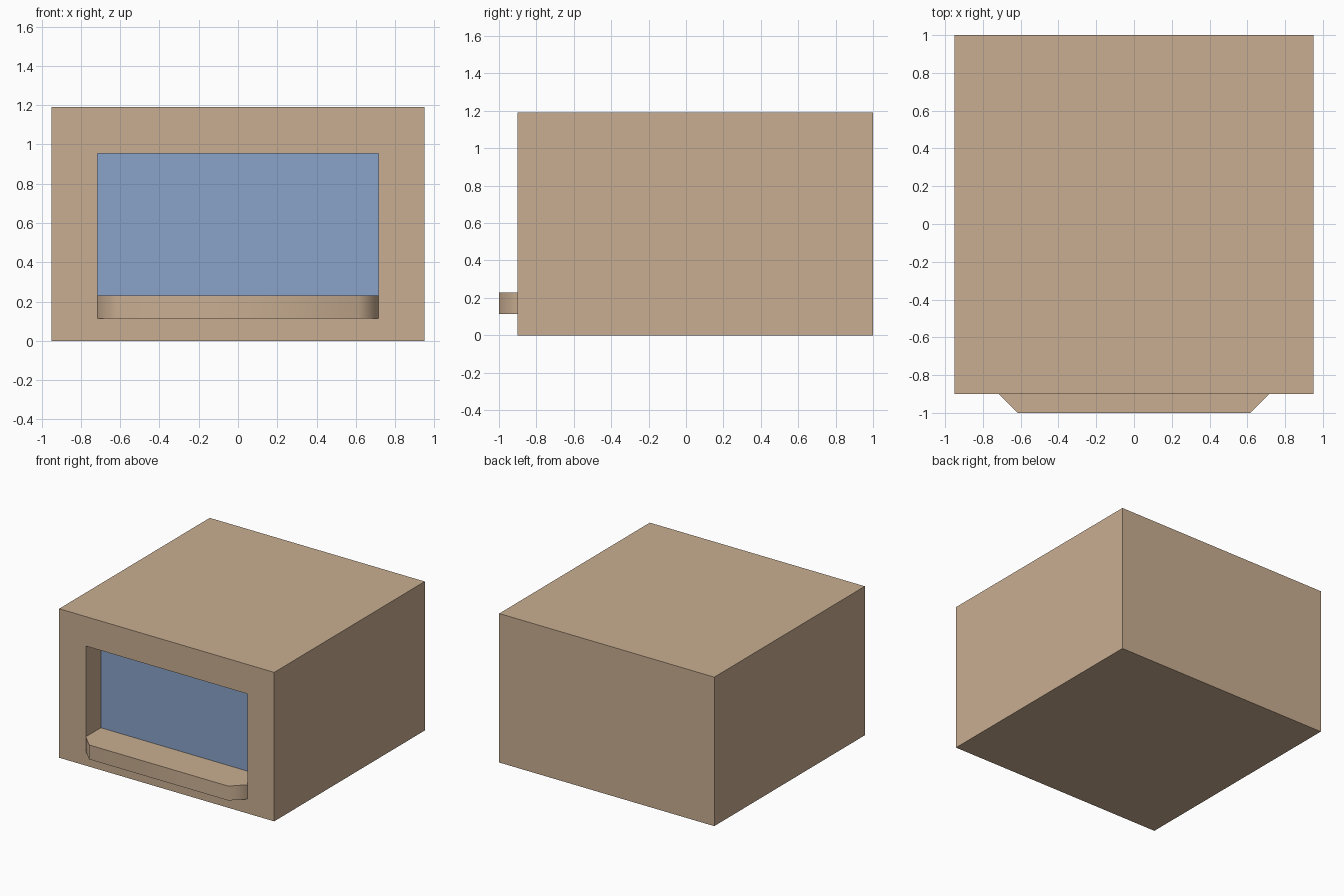
import bpy, bmesh, math

cube = bpy.data.objects.get("Cube")
if cube:
    bpy.data.objects.remove(cube, do_unlink=True)


def material(name, rgb):
    mat = bpy.data.materials.new(name)
    mat.use_nodes = True
    mat.diffuse_color = (*rgb, 1)
    mat.node_tree.nodes["Principled BSDF"].inputs["Base Color"].default_value = (*rgb, 1)
    return mat


def add_object(name, bm, mats):
    bmesh.ops.recalc_face_normals(bm, faces=bm.faces)
    mesh = bpy.data.meshes.new(name)
    bm.to_mesh(mesh)
    bm.free()
    for mat in mats:
        mesh.materials.append(mat)
    obj = bpy.data.objects.new(name, mesh)
    bpy.context.collection.objects.link(obj)
    return obj


tan = material("warm tan", (0.584, 0.423, 0.287))
blue = material("window blue", (0.25, 0.366, 0.578))

HALF_W, FRONT, BACK, HEIGHT = 0.95, -0.9, 1.0, 1.19
OPEN_W, OPEN_LOW, OPEN_HIGH = 0.715, 0.115, 0.955
SILL_TOP, GLASS_Y = 0.23, -0.71

# Body: a box whose front is inset and pushed in to form the window recess
bm = bmesh.new()
bmesh.ops.create_cube(bm, size=1)
for v in bm.verts:
    v.co = (math.copysign(HALF_W, v.co.x),
            FRONT if v.co.y < 0 else BACK,
            0 if v.co.z < 0 else HEIGHT)
front = min(bm.faces, key=lambda f: f.calc_center_median().y)
bmesh.ops.inset_individual(bm, faces=[front], thickness=0.1)
for v in front.verts:
    v.co.x = math.copysign(OPEN_W, v.co.x)
    v.co.z = OPEN_LOW if v.co.z < HEIGHT / 2 else OPEN_HIGH
pane = bmesh.ops.extrude_discrete_faces(bm, faces=[front])["faces"][0]
for v in pane.verts:
    v.co.y = GLASS_Y
pane.material_index = 1
add_object("body_with_window", bm, [tan, blue])

# Sill: a slab filling the foot of the recess, with chamfered front corners
bm = bmesh.new()
outline = [(-OPEN_W, GLASS_Y), (-OPEN_W, FRONT), (-0.615, -1),
           (0.615, -1), (OPEN_W, FRONT), (OPEN_W, GLASS_Y)]
base = bm.faces.new([bm.verts.new((x, y, OPEN_LOW)) for x, y in outline])
top = bmesh.ops.extrude_face_region(bm, geom=[base])["geom"]
bmesh.ops.translate(bm, vec=(0, 0, SILL_TOP - OPEN_LOW),
                    verts=[g for g in top if isinstance(g, bmesh.types.BMVert)])
sill = add_object("window_sill", bm, [tan])

# Soften the chamfers, keep the top and bottom edges sharp
bpy.ops.object.select_all(action="DESELECT")
sill.select_set(True)
bpy.context.view_layer.objects.active = sill
bpy.ops.object.shade_smooth_by_angle(angle=math.radians(50))
